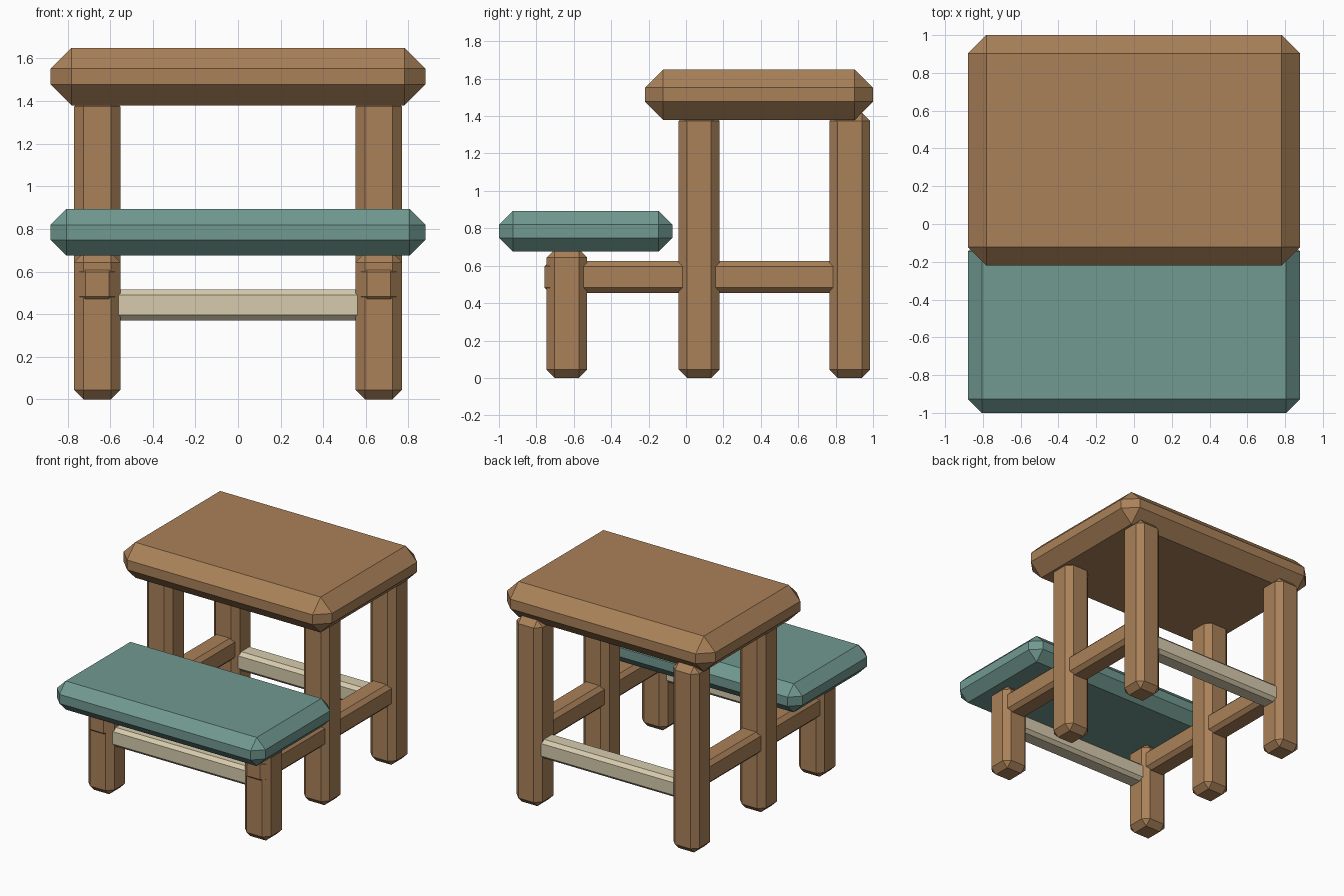
import bpy
import bmesh

if "Cube" in bpy.data.objects:
    bpy.data.objects.remove(bpy.data.objects["Cube"])


def material(name, color):
    mat = bpy.data.materials.new(name)
    mat.diffuse_color = (*color, 1.0)
    mat.use_nodes = True
    mat.node_tree.nodes["Principled BSDF"].inputs["Base Color"].default_value = mat.diffuse_color
    return mat


WOOD = material("brown_wood", (0.40, 0.22, 0.10))
TEAL = material("teal_paint", (0.165, 0.32, 0.28))
CREAM = material("cream_wood", (0.68, 0.60, 0.42))


def block(name, xr, yr, zr, chamfer, mat):
    """Box given by its x, y and z ranges, all edges cut by one flat chamfer."""
    bm = bmesh.new()
    bmesh.ops.create_cube(bm, size=1.0)
    for v in bm.verts:
        for i, (lo, hi) in enumerate((xr, yr, zr)):
            v.co[i] = hi if v.co[i] > 0 else lo
    bmesh.ops.bevel(bm, geom=bm.edges[:], offset=chamfer, offset_type='OFFSET',
                    segments=1, profile=0.5, affect='EDGES')
    mesh = bpy.data.meshes.new(name)
    bm.to_mesh(mesh)
    bm.free()
    mesh.materials.append(mat)
    obj = bpy.data.objects.new(name, mesh)
    bpy.context.collection.objects.link(obj)
    return obj


# Desk top and bench seat
block("table_top", (-0.88, 0.88), (-0.22, 1.0), (1.38, 1.65), 0.098, WOOD)
block("seat", (-0.88, 0.88), (-1.0, -0.072), (0.675, 0.893), 0.074, TEAL)

# Legs and the long side rails joining them
LEG_X, HALF = 0.661, 0.109
LEGS = (("front_leg", -0.637, 0.687), ("middle_leg", 0.07, 1.418), ("back_leg", 0.875, 1.418))
for side, s in (("left", -1), ("right", 1)):
    x = s * LEG_X
    for part, y, top in LEGS:
        block(f"{part}_{side}", (x - HALF, x + HALF), (y - HALF, y + HALF),
              (0.0, top), 0.044, WOOD)
    block(f"side_rail_{side}", (x - 0.085, x + 0.085), (-0.757, 0.88),
          (0.454, 0.626), 0.029, WOOD)

# Cross bars between the front legs and between the back legs
for name, y in (("front_cross_bar", -0.637), ("back_cross_bar", 0.875)):
    block(name, (-LEG_X, LEG_X), (y - 0.073, y + 0.073), (0.37, 0.515), 0.025, CREAM)
